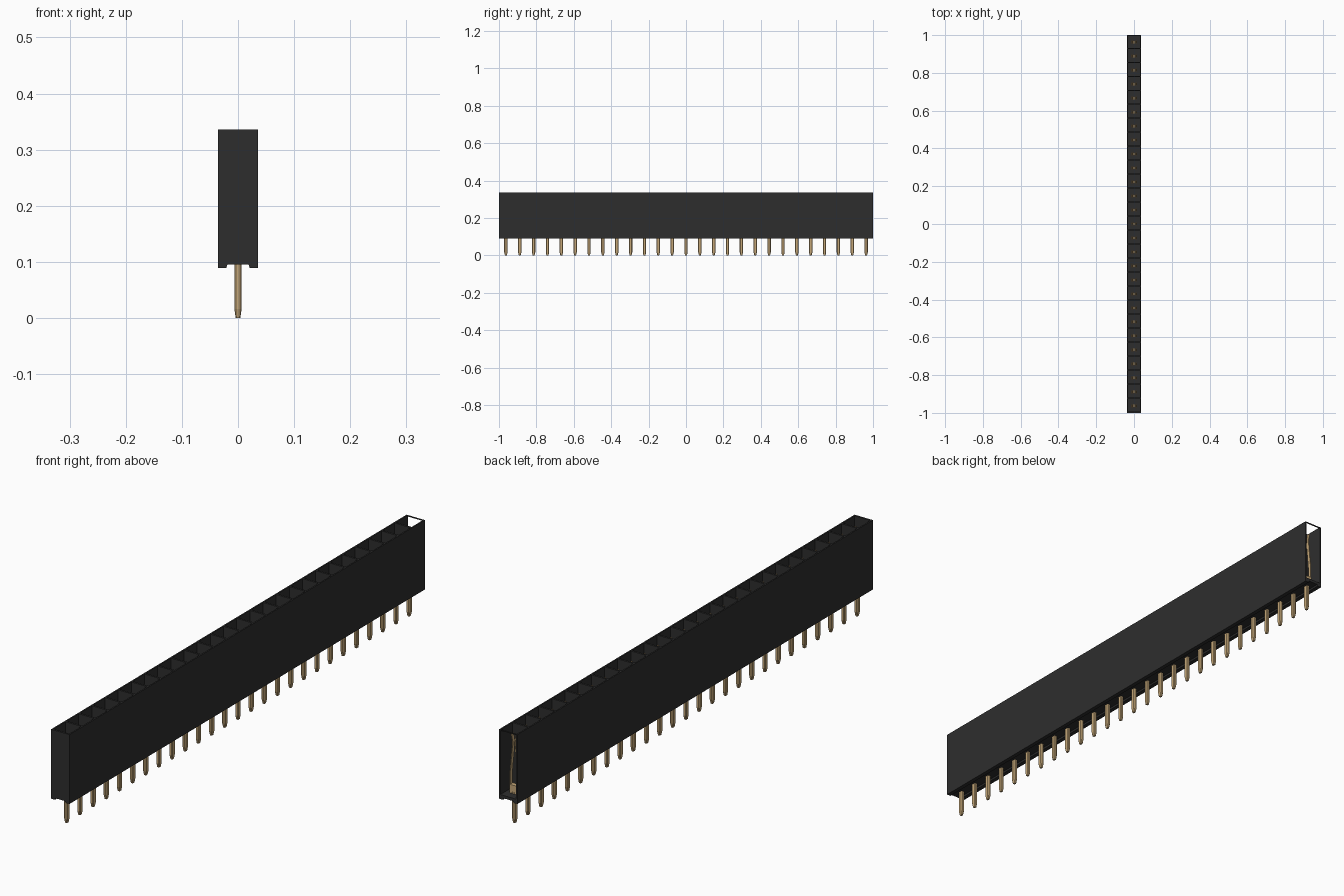
import bpy
import bmesh
from mathutils import Vector

if "Cube" in bpy.data.objects:
    bpy.data.objects.remove(bpy.data.objects["Cube"], do_unlink=True)

COUNT = 27
PITCH = 2.0 / COUNT
HALF = 0.036          # half width of the housing
WALL = 0.005          # side wall thickness
TOP = 0.336
FLOOR = 0.105


def material(name, color):
    mat = bpy.data.materials.new(name)
    mat.use_nodes = True
    mat.diffuse_color = (*color, 1)
    bsdf = mat.node_tree.nodes["Principled BSDF"]
    bsdf.inputs["Base Color"].default_value = (*color, 1)
    bsdf.inputs["Roughness"].default_value = 0.6
    return mat


black = material("black plastic", (0.027, 0.027, 0.027))
gold = material("gold metal", (0.56, 0.39, 0.19))


def prism(bm, outline, offset):
    """Extrude a closed outline by an offset."""
    face = bm.faces.new([bm.verts.new(p) for p in outline])
    result = bmesh.ops.extrude_face_region(bm, geom=[face], use_keep_orig=True)
    verts = [g for g in result["geom"] if isinstance(g, bmesh.types.BMVert)]
    bmesh.ops.translate(bm, verts=verts, vec=Vector(offset))


def box(bm, low, high):
    outline = [(low[0], low[1], low[2]), (high[0], low[1], low[2]),
               (high[0], high[1], low[2]), (low[0], high[1], low[2])]
    prism(bm, outline, (0, 0, high[2] - low[2]))


def finish(bm, name, mat):
    bmesh.ops.recalc_face_normals(bm, faces=bm.faces)
    mesh = bpy.data.meshes.new(name)
    bm.to_mesh(mesh)
    bm.free()
    mesh.materials.append(mat)
    obj = bpy.data.objects.new(name, mesh)
    bpy.context.collection.objects.link(obj)
    return obj


# Housing: trough with a shallow groove along its underside
bm = bmesh.new()
right_half = [(0.019, 0.095), (0.021, 0.089), (HALF, 0.089), (HALF, TOP),
              (HALF - WALL, TOP), (HALF - WALL, FLOOR)]
section = right_half + [(-x, z) for x, z in reversed(right_half)]
prism(bm, [(x, -1, z) for x, z in section], (0, 2, 0))
finish(bm, "housing", black)

# Partitions: one on the front side of every cell; the back end stays open
bm = bmesh.new()
inner = HALF - WALL
for i in range(COUNT):
    y = -1 + i * PITCH
    box(bm, (-inner, y, FLOOR), (inner, y + 0.007, TOP))
finish(bm, "partitions", black)

# Thin rim over the open back end
bm = bmesh.new()
box(bm, (-inner, 0.996, TOP - 0.003), (inner, 1, TOP))
finish(bm, "back_rim", black)


def chamfered_ring(bm, hx, hy, cut, z, y):
    corners = []
    for sx, sy in ((1, 1), (-1, 1), (-1, -1), (1, -1)):
        pair = [(sx * hx, sy * (hy - cut)), (sx * (hx - cut), sy * hy)]
        corners += pair if sx * sy > 0 else pair[::-1]
    return [bm.verts.new((px, y + py, z)) for px, py in corners]


def add_pin(bm, y):
    rings = [chamfered_ring(bm, hx, hy, cut, z, y) for hx, hy, cut, z in (
        (0.004, 0.005, 0.001, 0), (0.0065, 0.009, 0.003, 0.016),
        (0.0065, 0.009, 0.003, 0.11))]
    for a, b in zip(rings, rings[1:]):
        for k in range(len(a)):
            n = (k + 1) % len(a)
            bm.faces.new((a[k], a[n], b[n], b[k]))
    bm.faces.new(rings[0][::-1])
    bm.faces.new(rings[-1])


def add_contact(bm, y):
    # Foot and a pair of bent spring leaves
    box(bm, (-0.016, y - 0.008, FLOOR), (0.016, y + 0.008, 0.135))
    path = [(0.013, 0.13), (0.013, 0.18), (0.003, 0.285), (0.008, 0.315)]
    for side in (-1, 1):
        leaf = path + [(x + 0.003, z) for x, z in reversed(path)]
        prism(bm, [(side * x, y - 0.006, z) for x, z in leaf], (0, 0.012, 0))


# Pins below the housing and contacts inside the cells
pins, contacts = bmesh.new(), bmesh.new()
for i in range(COUNT):
    y = -1 + (i + 0.5) * PITCH
    add_pin(pins, y)
    add_contact(contacts, y)
finish(pins, "pins", gold)
finish(contacts, "spring_contacts", gold)
